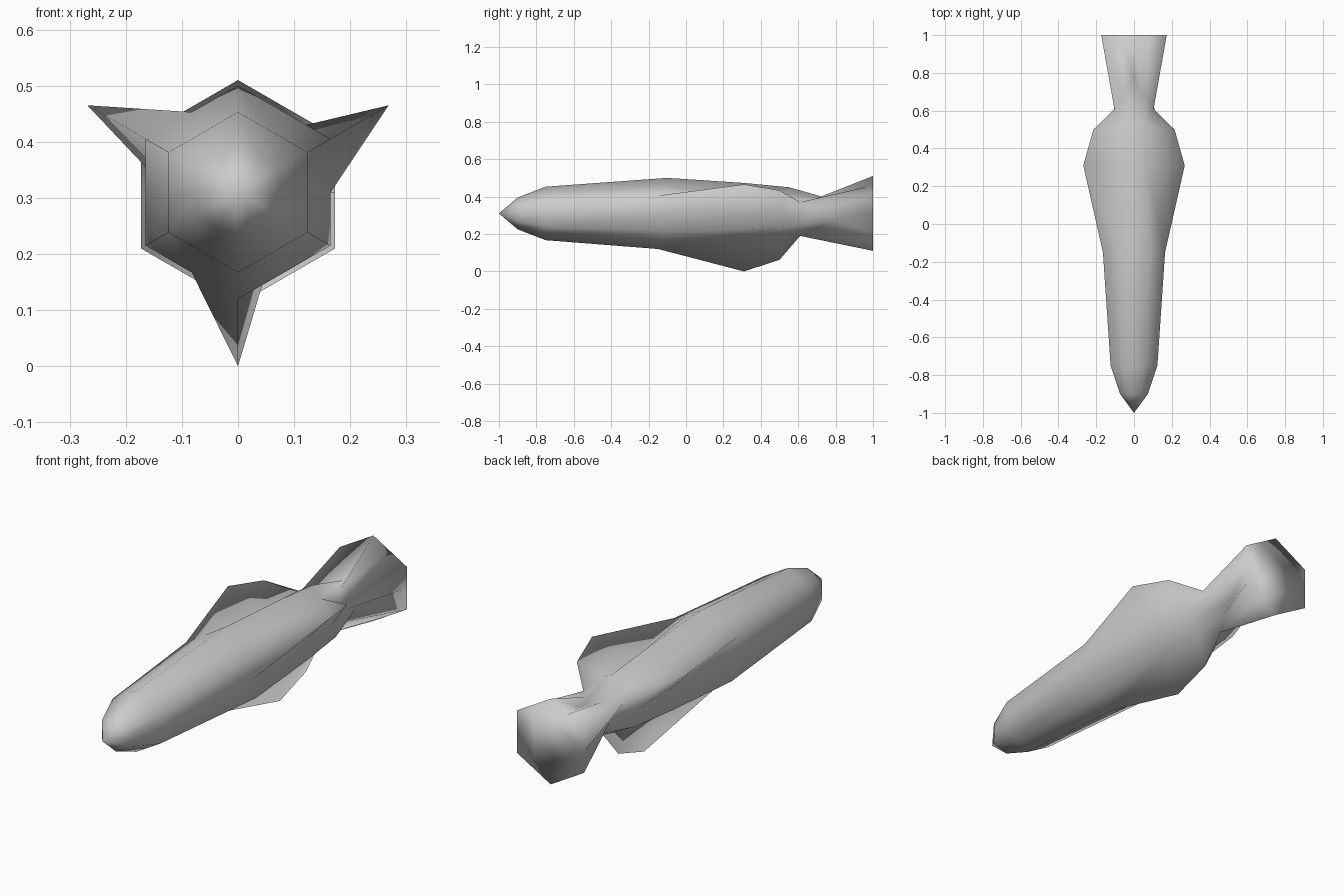
import bpy, bmesh, math

old = bpy.data.objects.get("Cube")
if old:
    bpy.data.objects.remove(old, do_unlink=True)

AXIS_Z = 0.31

grey = bpy.data.materials.new("plain_grey")
grey.use_nodes = True
colour = (0.6, 0.6, 0.6, 1)
grey.diffuse_color = colour
grey.node_tree.nodes["Principled BSDF"].inputs["Base Color"].default_value = colour

# Each ring: (y, radius) of the finned corners, the plain corners, the side middles
APOTHEM = math.cos(math.pi / 6)


def plain_ring(y, r):
    return (y, r), (y, r), (y, r * APOTHEM)


rings = [
    plain_ring(-0.9, 0.085),
    plain_ring(-0.75, 0.143),
    ((-0.15, 0.19), (-0.1, 0.19), (-0.13, 0.165)),
    ((0.31, 0.31), (0.31, 0.163), (0.31, 0.122)),
    ((0.5, 0.248), (0.55, 0.14), (0.52, 0.122)),
    ((0.61, 0.12), (0.78, 0.075), (0.69, 0.09)),
    plain_ring(1.0, 0.2),
]

# Six-sided hull whose alternate corners are drawn out into three fins
bm = bmesh.new()
nose = bm.verts.new((0, -1, AXIS_Z))
loops = []
for fin, plain, middle in rings:
    loop = []
    for i in range(12):
        y, r = (fin, middle, plain, middle)[i % 4]
        a = math.radians(30 + 30 * i)
        loop.append(bm.verts.new((r * math.cos(a), y, AXIS_Z + r * math.sin(a))))
    loops.append(loop)

for i in range(12):
    j = (i + 1) % 12
    bm.faces.new((nose, loops[0][i], loops[0][j]))
    for a, b in zip(loops, loops[1:]):
        bm.faces.new((a[i], b[i], b[j], a[j]))

# Flat tail end
bm.faces.new(loops[-1])
bmesh.ops.recalc_face_normals(bm, faces=bm.faces)
for f in bm.faces:
    f.smooth = True

mesh = bpy.data.meshes.new("finned_hull")
bm.to_mesh(mesh)
bm.free()
mesh.materials.append(grey)
hull = bpy.data.objects.new("finned_hull", mesh)
bpy.context.collection.objects.link(hull)
